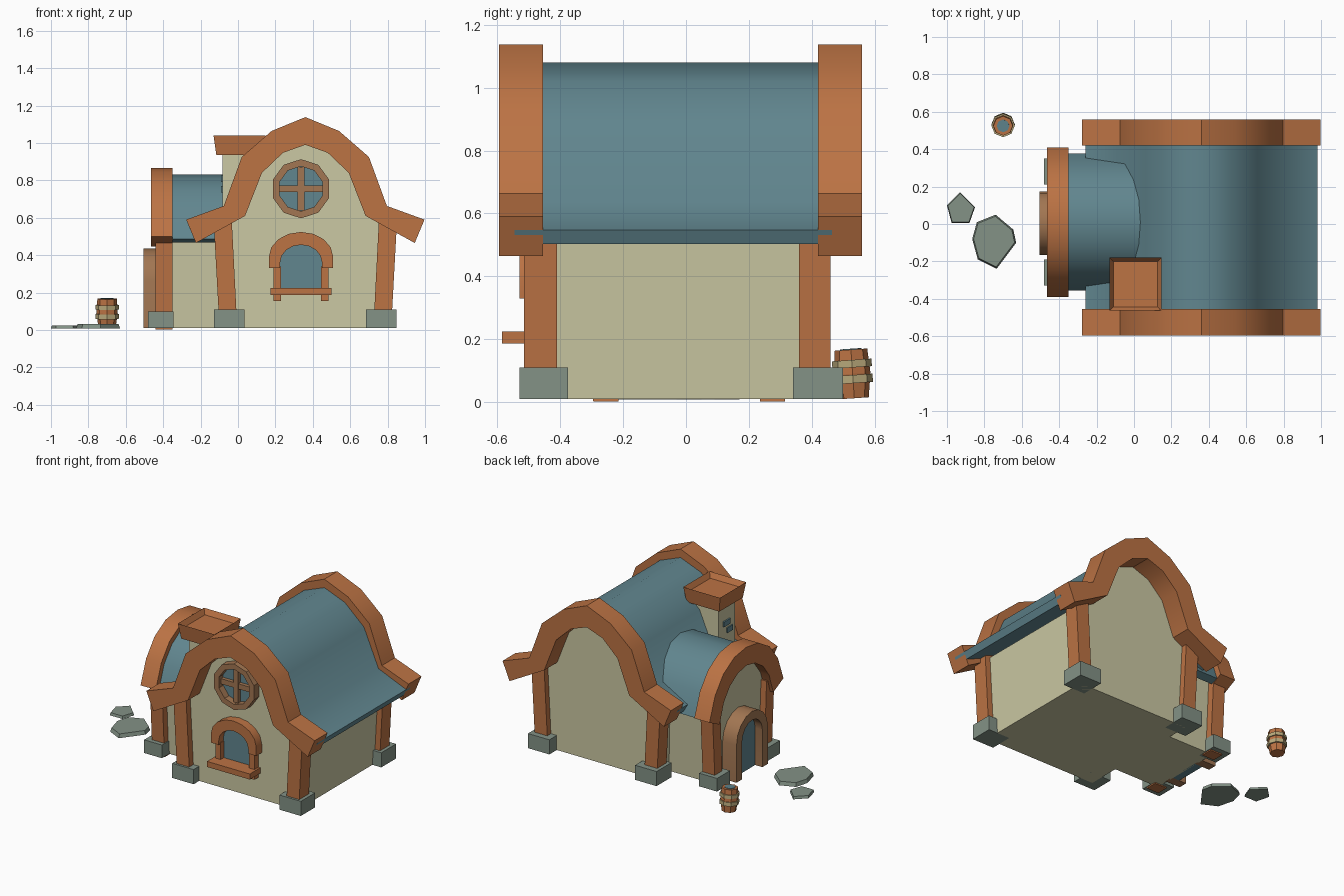
import bpy, bmesh, math
from mathutils import Matrix, Vector

if "Cube" in bpy.data.objects:
    bpy.data.objects.remove(bpy.data.objects["Cube"])


def material(name, rgb):
    lin = [((c / 255 + 0.055) / 1.055) ** 2.4 for c in rgb]
    m = bpy.data.materials.new(name)
    m.diffuse_color = (*lin, 1)
    m.use_nodes = True
    m.node_tree.nodes["Principled BSDF"].inputs["Base Color"].default_value = m.diffuse_color
    return m


WOOD = material("orange wood", (188, 115, 68))
OAK = material("dull brown wood", (162, 118, 82))
CREAM = material("cream plaster", (203, 200, 163))
BLUE = material("slate blue", (97, 134, 143))
STONE = material("grey green stone", (131, 146, 134))
TAN = material("tan hoop", (186, 170, 124))

CX, CY = 0.36, -0.02   # house centre
WY = 0.01              # wing centre along y


def finish(name, bm, mat, smooth=None):
    bmesh.ops.recalc_face_normals(bm, faces=bm.faces[:])
    me = bpy.data.meshes.new(name)
    bm.to_mesh(me)
    bm.free()
    me.materials.append(mat)
    ob = bpy.data.objects.new(name, me)
    bpy.context.collection.objects.link(ob)
    if smooth:
        bpy.ops.object.select_all(action='DESELECT')
        ob.select_set(True)
        bpy.context.view_layer.objects.active = ob
        bpy.ops.object.shade_smooth_by_angle(angle=math.radians(smooth))
    return ob


def place(axis, u, v, w):
    return {'X': (w, u, v), 'Y': (u, w, v), 'Z': (u, v, w)}[axis]


def prism(name, pts, axis, a, b, mat):
    bm = bmesh.new()
    lo = [bm.verts.new(place(axis, u, v, a)) for u, v in pts]
    hi = [bm.verts.new(place(axis, u, v, b)) for u, v in pts]
    bm.faces.new(lo)
    bm.faces.new(hi)
    for i in range(len(pts)):
        j = (i + 1) % len(pts)
        bm.faces.new((lo[i], lo[j], hi[j], hi[i]))
    return finish(name, bm, mat)


def box(name, x, y, z, mat):
    return prism(name, [(x[0], y[0]), (x[1], y[0]), (x[1], y[1]), (x[0], y[1])], 'Z', *z, mat)


def band(name, outer, inner, axis, a, b, mat, closed=False, smooth=None):
    """Strip between two profiles, extruded along an axis."""
    bm = bmesh.new()
    rings = [[bm.verts.new(place(axis, *p, w)) for p, w in ((o, a), (o, b), (i, b), (i, a))]
             for o, i in zip(outer, inner)]
    n = len(rings)
    for k in range(n if closed else n - 1):
        r, s = rings[k], rings[(k + 1) % n]
        for q in range(4):
            t = (q + 1) % 4
            bm.faces.new((r[q], r[t], s[t], s[q]))
    if not closed:
        bm.faces.new(rings[0])
        bm.faces.new(rings[-1])
    return finish(name, bm, mat, smooth)


def mirrored(half, c):
    """Half profile from ridge outward -> full profile about u = c."""
    return [(c - u, v) for u, v in reversed(half) if u > 0] + [(c + u, v) for u, v in half]


def arc(c, z, r, n, start=0.0, sweep=math.pi, h=None):
    return [(c + r * math.cos(start + sweep * k / n), z + (h or r) * math.sin(start + sweep * k / n))
            for k in range(n + 1)]


# Main house walls
gable = [(0, 1.04), (0.14, 0.985), (0.265, 0.865), (0.38, 0.60), (0.45, 0.55), (0.42, 0.01)]
prism("house_walls", mirrored(gable, CX), 'Y', CY - 0.45, CY + 0.44, CREAM)

# Main roof and its gable boards
roof_top = [(0, 1.08), (0.155, 1.02), (0.30, 0.89), (0.41, 0.635), (0.62, 0.548)]
roof_low = [(0, 1.03), (0.14, 0.975), (0.26, 0.86), (0.375, 0.595), (0.60, 0.503)]
band("main_roof", mirrored(roof_top, CX), mirrored(roof_low, CX), 'Y', -0.545, 0.465, BLUE, smooth=50)
board_out = [(0, 1.138), (0.18, 1.064), (0.34, 0.925), (0.436, 0.663), (0.637, 0.59)]
board_in = [(0, 0.99), (0.12, 0.947), (0.232, 0.84), (0.322, 0.61), (0.585, 0.465)]
for side, a, b in (("front", -0.595, -0.455), ("back", 0.42, 0.56)):
    band(side + "_gable_board", mirrored(board_out, CX), mirrored(board_in, CX), 'Y', a, b, WOOD, smooth=35)

# Corner posts leaning outward, on stone feet
for sx in (-1, 1):
    for y0, y1, f0, f1, side in ((-0.515, -0.41, -0.53, -0.375, "front"), (0.36, 0.46, 0.34, 0.5, "back")):
        tag = f"{side}_{'left' if sx < 0 else 'right'}"
        prism(tag + "_post", [(CX + sx * u, z) for u, z in ((0.365, 0.03), (0.46, 0.03), (0.49, 0.58), (0.393, 0.58))],
              'Y', y0, y1, WOOD)
        box(tag + "_foot", sorted((CX + sx * 0.325, CX + sx * 0.487)), (f0, f1), (0.01, 0.11), STONE)

# Entrance wing: walls, roof, gable board
wing_gable = [(0, 0.79), (0.10, 0.77), (0.19, 0.715), (0.265, 0.61), (0.285, 0.48), (0.26, 0.01)]
prism("wing_walls", mirrored(wing_gable, WY), 'X', -0.40, 0.02, CREAM)
wing_top = [(0, 0.83), (0.12, 0.81), (0.225, 0.745), (0.31, 0.64), (0.366, 0.485)]
wing_low = [(0, 0.78), (0.10, 0.765), (0.19, 0.71), (0.265, 0.62), (0.315, 0.467)]
band("wing_roof", mirrored(wing_top, WY), mirrored(wing_low, WY), 'X', -0.44, 0.06, BLUE, smooth=50)
wing_out = [(0, 0.865), (0.13, 0.845), (0.25, 0.775), (0.34, 0.66), (0.40, 0.50)]
wing_in = [(0, 0.74), (0.095, 0.72), (0.18, 0.665), (0.245, 0.58), (0.29, 0.445)]
band("wing_gable_board", mirrored(wing_out, WY), mirrored(wing_in, WY), 'X', -0.465, -0.35, WOOD, smooth=35)
for s in (-1, 1):
    tag = "wing_right" if s < 0 else "wing_left"
    prism(tag + "_post", [(WY + s * u, z) for u, z in ((0.225, 0.002), (0.305, 0.002), (0.335, 0.53), (0.25, 0.53))],
          'X', -0.442, -0.35, WOOD)
    box(tag + "_foot", (-0.48, -0.345), sorted((WY + s * 0.2, WY + s * 0.34)), (0.01, 0.1), STONE)

# Arched door
d_out = [(0.175, 0.01)] + arc(0.005, 0.265, 0.17, 8) + [(-0.165, 0.01)]
d_in = [(0.115, 0.01)] + arc(0.005, 0.265, 0.11, 8) + [(-0.105, 0.01)]
band("door_frame", d_out, d_in, 'X', -0.505, -0.39, OAK, smooth=35)
prism("door_leaf", d_in, 'X', -0.45, -0.39, BLUE)

# Round gable window with cross bars
WX = 0.337
o, i = (arc(WX, 0.755, r, 10, math.pi / 10, math.tau)[:-1] for r in (0.158, 0.12))
band("round_window_frame", o, i, 'Y', -0.525, -0.45, OAK, closed=True)
prism("round_window_pane", i, 'Y', -0.478, -0.45, BLUE)
box("round_window_upright", (WX - 0.018, WX + 0.018), (-0.505, -0.46), (0.64, 0.87), OAK)
box("round_window_crossbar", (WX - 0.115, WX + 0.115), (-0.503, -0.46), (0.737, 0.773), OAK)

# Arched lower window: hood, jambs, sill, pane
hood_out = [(WX + 0.172, 0.33)] + arc(WX, 0.39, 0.172, 8, h=0.134) + [(WX - 0.172, 0.33)]
hood_in = [(WX + 0.112, 0.33)] + arc(WX, 0.36, 0.112, 8, h=0.095) + [(WX - 0.112, 0.33)]
band("window_hood", hood_out, hood_in, 'Y', -0.53, -0.45, WOOD, smooth=35)
pane = [(WX + 0.115, 0.2)] + arc(WX, 0.36, 0.115, 8, h=0.098) + [(WX - 0.115, 0.2)]
prism("window_pane", pane, 'Y', -0.48, -0.45, BLUE)
for s in (-1, 1):
    box("window_jamb", sorted((WX + s * 0.108, WX + s * 0.148)), (-0.515, -0.45), (0.155, 0.34), WOOD)
box("window_sill", (WX - 0.162, WX + 0.162), (-0.585, -0.45), (0.187, 0.225), WOOD)

# Chimney shaft, hollow flared cap and small side bricks
HX, HY = 0.008, -0.322
box("chimney_shaft", (HX - 0.09, HX + 0.09), (HY - 0.09, HY + 0.09), (0.5, 0.96), CREAM)
bm = bmesh.new()
bmesh.ops.create_cube(bm, size=1)
for v in bm.verts:
    k = 0.278 if v.co.z > 0 else 0.248
    v.co = Vector((HX + v.co.x * k, HY + v.co.y * k * 1.02, 0.988 + v.co.z * 0.104))
top = max(bm.faces, key=lambda f: f.calc_center_median().z)
bmesh.ops.inset_individual(bm, faces=[top], thickness=0.029)
bmesh.ops.translate(bm, verts=top.verts[:], vec=(0, 0, -0.035))
finish("chimney_cap", bm, WOOD)
box("chimney_brick_upper", (-0.092, -0.07), (HY - 0.03, HY + 0.04), (0.79, 0.825), BLUE)
box("chimney_brick_lower", (-0.09, -0.07), (HY - 0.06, HY + 0.0), (0.735, 0.77), BLUE)


# Barrel, slightly tilted
def drum(name, r1, r2, z0, z1, mat):
    bm = bmesh.new()
    m = (Matrix.Translation((-0.70, 0.53, 0.09)) @ Matrix.Rotation(math.radians(4), 4, 'X')
         @ Matrix.Translation((0, 0, (z0 + z1) / 2 - 0.09)))
    bmesh.ops.create_cone(bm, cap_ends=True, segments=8, radius1=r1, radius2=r2, depth=z1 - z0, matrix=m)
    finish(name, bm, mat)


drum("barrel_lower", 0.046, 0.057, 0.012, 0.09, WOOD)
drum("barrel_upper", 0.057, 0.052, 0.09, 0.167, WOOD)
drum("barrel_lower_hoop", 0.063, 0.063, 0.06, 0.086, TAN)
drum("barrel_upper_hoop", 0.063, 0.063, 0.11, 0.134, TAN)
drum("barrel_water", 0.034, 0.034, 0.16, 0.17, BLUE)


# Stepping stones with chamfered tops
def stone(name, pts, z0, z1):
    cx, cy = (sum(p[k] for p in pts) / len(pts) for k in (0, 1))
    bm = bmesh.new()
    lo = [bm.verts.new((x, y, z0)) for x, y in pts]
    hi = [bm.verts.new((cx + (x - cx) * 0.93, cy + (y - cy) * 0.93, z1)) for x, y in pts]
    bm.faces.new(lo)
    bm.faces.new(hi)
    for a in range(len(pts)):
        b = (a + 1) % len(pts)
        bm.faces.new((lo[a], lo[b], hi[b], hi[a]))
    finish(name, bm, STONE)


stone("large_stepping_stone", [(-0.74, 0.05), (-0.645, -0.03), (-0.63, -0.1), (-0.735, -0.24),
                               (-0.835, -0.19), (-0.865, -0.08), (-0.84, 0.01)], 0.008, 0.033)
stone("small_stepping_stone", [(-0.93, 0.17), (-0.85, 0.09), (-0.88, 0.005), (-0.975, 0.005), (-1.0, 0.1)],
      0.008, 0.025)
